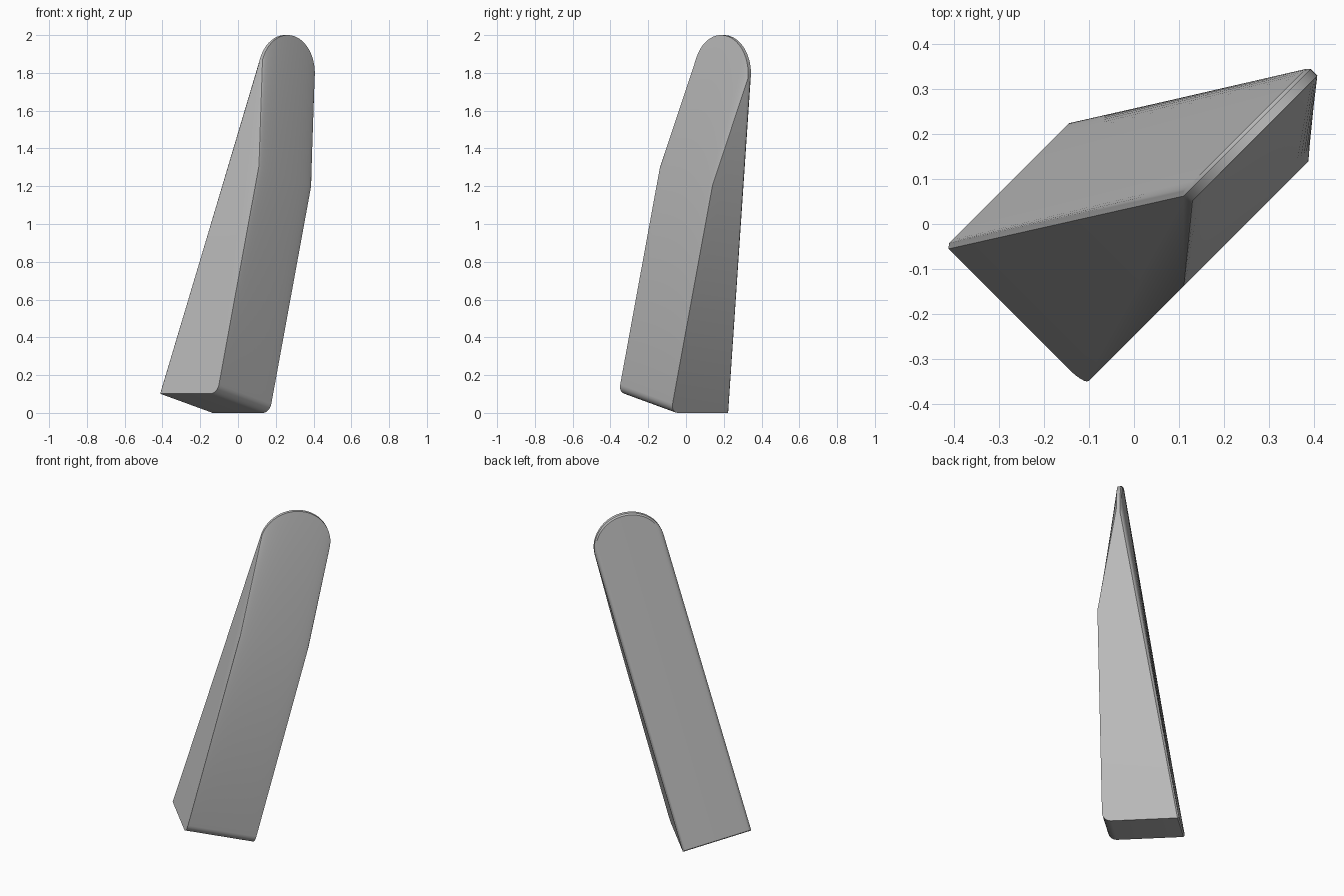
import bpy, bmesh
from math import sin, cos, pi, radians
from mathutils import Vector

cube = bpy.data.objects.get("Cube")
if cube:
    bpy.data.objects.remove(cube, do_unlink=True)

# Slanted frame: thickness, width and length directions
THICK = Vector((1, -1, 0)).normalized()
ACROSS = Vector((1, 1, 0)).normalized()
LEAN = radians(14.5)
WIDE = ACROSS * cos(LEAN) - Vector((0, 0, sin(LEAN)))
LONG = ACROSS * sin(LEAN) + Vector((0, 0, cos(LEAN)))

RADIUS, MIDDLE = 0.2025, -0.1425
BASE, BEND, TIP = 0.0155, 1.255, 1.82
FRONT, BACK, TIP_FRONT, TIP_BACK = 0.175, -0.26, 0.055, 0.026
FILLET, CHAMFER, STEPS = 0.05, 0.008, 28

# Rows around the wedge: thickness, length, inset, rounded end
rows = []
for k in range(7):  # rounded lower front edge
    a = pi / 2 * k / 6
    rows.append((FRONT - FILLET + FILLET * sin(a),
                 BASE + FILLET - FILLET * cos(a), 0, False))
rows += [(FRONT, BEND, 0, False),
         (TIP_FRONT, TIP, 0, True),
         (TIP_BACK + CHAMFER, TIP, 0, True),
         (TIP_BACK, TIP, CHAMFER, True),
         (BACK, BASE + CHAMFER, CHAMFER, False),
         (BACK + CHAMFER, BASE, 0, False)]

bm = bmesh.new()
grid = []
for u, l, inset, rounded in rows:
    r = RADIUS - inset
    line = []
    for i in range(STEPS + 1):
        a = pi * i / STEPS
        length = l + (r * sin(a) if rounded else 0)
        line.append(bm.verts.new(THICK * u + WIDE * (MIDDLE - r * cos(a)) + LONG * length))
    grid.append(line)

# Skin between neighbouring rows
for j, row in enumerate(grid):
    after = grid[(j + 1) % len(grid)]
    for i in range(STEPS):
        bm.faces.new((row[i], row[i + 1], after[i + 1], after[i]))

# Flat sides and their back chamfers
for end in (0, STEPS):
    bm.faces.new([row[end] for row in grid[:-3] + grid[-1:]])
    bm.faces.new([row[end] for row in grid[-4:]])
bmesh.ops.recalc_face_normals(bm, faces=bm.faces)

mesh = bpy.data.meshes.new("wedge")
bm.to_mesh(mesh)
bm.free()
wedge = bpy.data.objects.new("wedge", mesh)
bpy.context.collection.objects.link(wedge)

grey = bpy.data.materials.new("mid grey")
grey.use_nodes = True
colour = (0.5, 0.5, 0.5, 1)
grey.diffuse_color = colour
grey.node_tree.nodes["Principled BSDF"].inputs["Base Color"].default_value = colour
mesh.materials.append(grey)

bpy.ops.object.select_all(action='DESELECT')
wedge.select_set(True)
bpy.context.view_layer.objects.active = wedge
bpy.ops.object.shade_smooth_by_angle(angle=radians(30))
